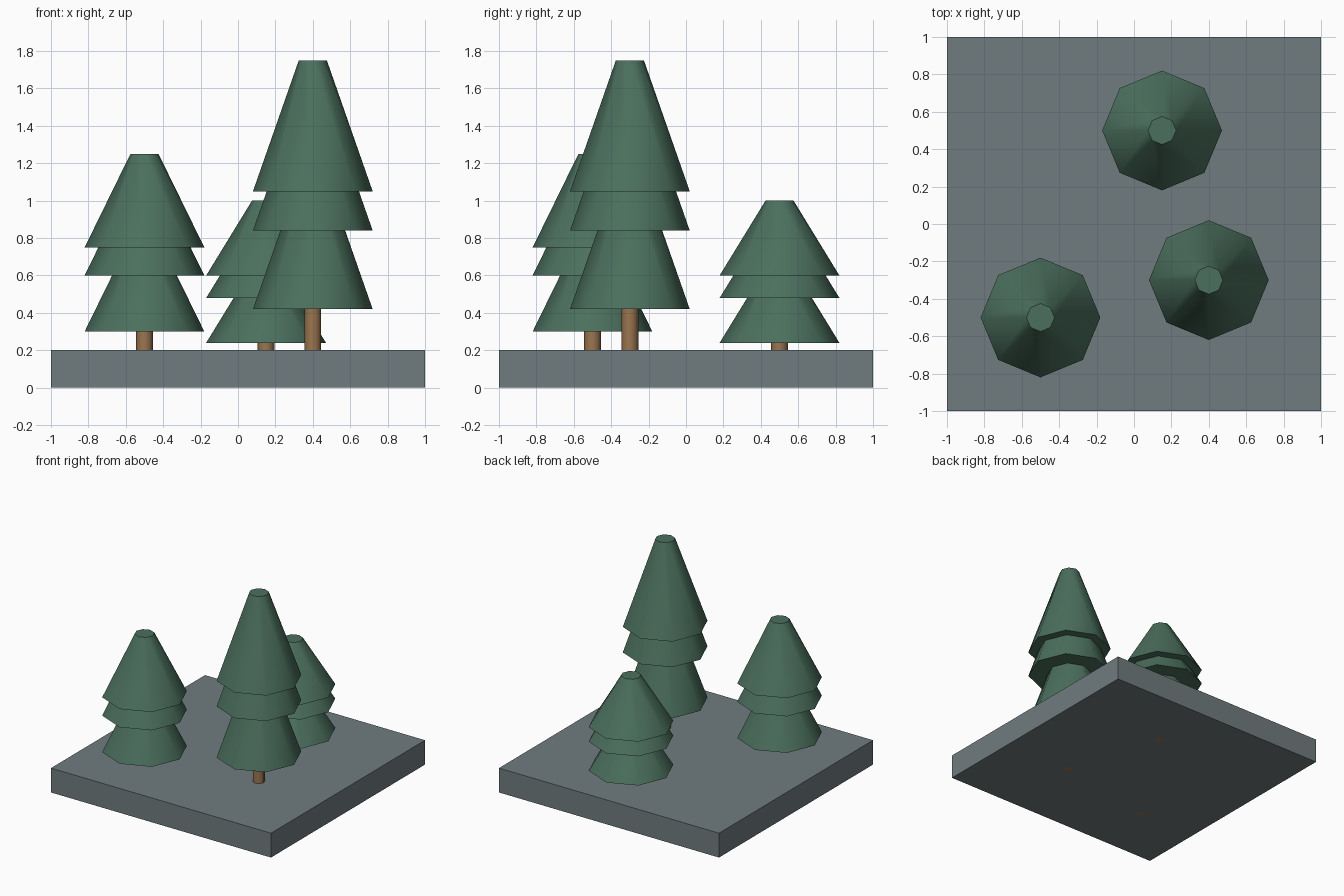
import bpy
import math

if "Cube" in bpy.data.objects:
    bpy.data.objects.remove(bpy.data.objects["Cube"])


def material(name, rgb):
    m = bpy.data.materials.new(name)
    m.diffuse_color = (*rgb, 1)
    m.use_nodes = True
    m.node_tree.nodes["Principled BSDF"].inputs["Base Color"].default_value = m.diffuse_color
    return m


SLATE = material("slate", (0.16, 0.20, 0.21))
GREEN = material("pine_green", (0.07, 0.16, 0.11))
BROWN = material("bark_brown", (0.33, 0.18, 0.08))


def frustum(name, x, y, z0, z1, r0, r1, mat):
    """Eight-sided smooth frustum with sharp rims."""
    bpy.ops.mesh.primitive_cone_add(vertices=8, radius1=r0, radius2=r1, depth=z1 - z0,
                                    location=(x, y, (z0 + z1) / 2))
    ob = bpy.context.object
    ob.name = name
    ob.data.materials.append(mat)
    bpy.ops.object.shade_smooth_by_angle(angle=math.radians(50))


# Square ground slab
bpy.ops.mesh.primitive_cube_add(size=1, location=(0, 0, 0.1))
slab = bpy.context.object
slab.name = "ground_slab"
slab.scale = (2, 2, 0.2)
bpy.ops.object.transform_apply(location=False, rotation=False, scale=True)
slab.data.materials.append(SLATE)

# Trees: position and total height; tiers scale with the height
TREES = {
    "left_tree": (-0.5, -0.5, 1.25),
    "tall_tree": (0.4, -0.3, 1.75),
    "small_tree": (0.15, 0.5, 1.0),
}
TIERS = {"lower": 0.24, "middle": 0.48, "upper": 0.60}

for tree, (x, y, h) in TREES.items():
    # Trunk runs through the slab up into the lowest tier
    frustum(f"{tree}_trunk", x, y, 0, 0.4 * h, 0.045, 0.045, BROWN)
    # Overlapping foliage tiers
    for tier, z in TIERS.items():
        frustum(f"{tree}_{tier}_foliage", x, y, z * h, (z + 0.4) * h, 0.32, 0.075, GREEN)
